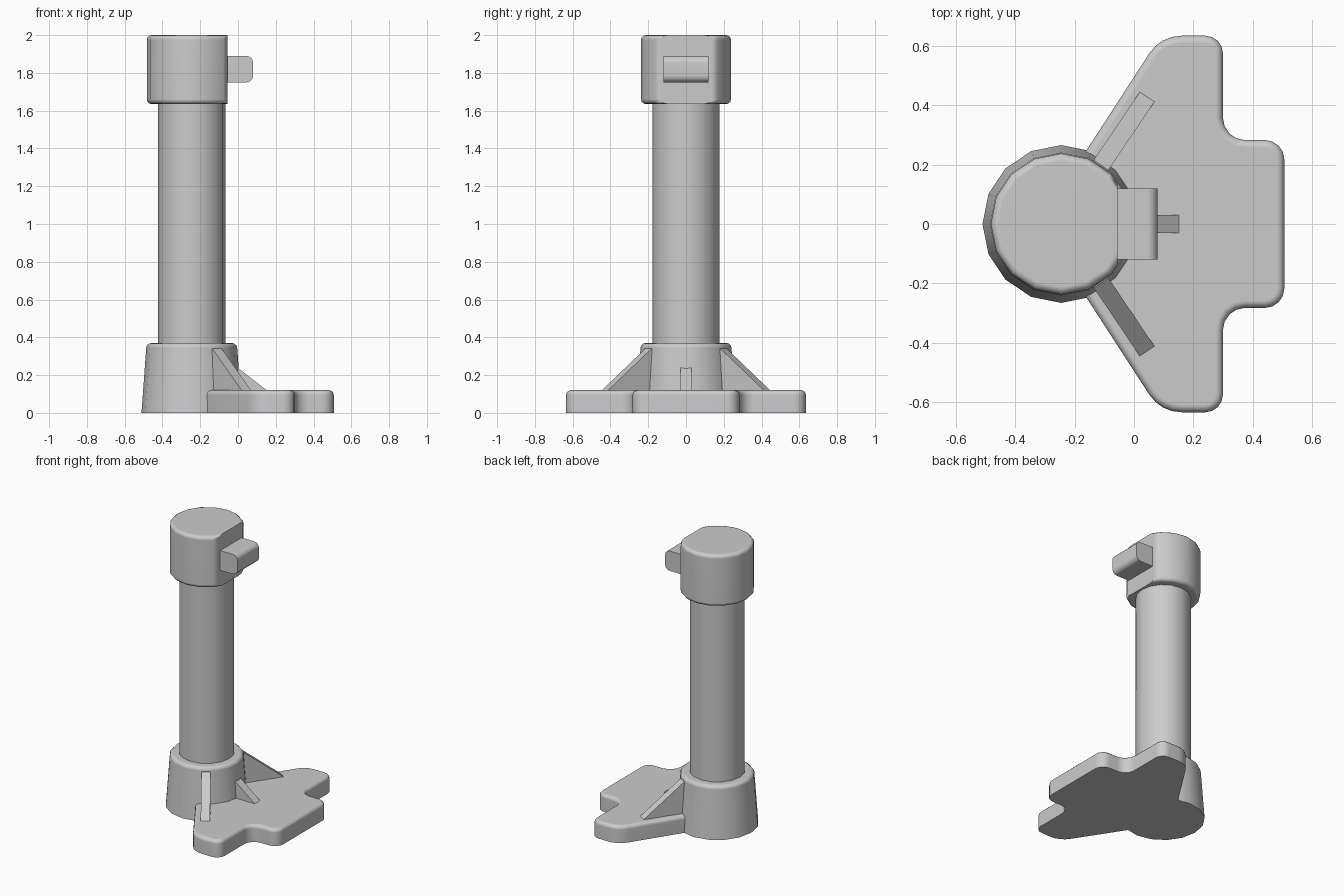
import bpy, bmesh, math
from mathutils import Vector, Matrix

if "Cube" in bpy.data.objects:
    bpy.data.objects.remove(bpy.data.objects["Cube"])

AXIS_X = -0.245   # column axis
SIDES = 16

grey = bpy.data.materials.new("light grey")
grey.use_nodes = True
grey.diffuse_color = (0.6, 0.6, 0.6, 1)
grey.node_tree.nodes["Principled BSDF"].inputs["Base Color"].default_value = (0.6, 0.6, 0.6, 1)


def finish(bm, name, smooth=True):
    bmesh.ops.recalc_face_normals(bm, faces=bm.faces)
    mesh = bpy.data.meshes.new(name)
    bm.to_mesh(mesh)
    bm.free()
    mesh.materials.append(grey)
    obj = bpy.data.objects.new(name, mesh)
    bpy.context.collection.objects.link(obj)
    if smooth:
        bpy.ops.object.select_all(action='DESELECT')
        obj.select_set(True)
        bpy.context.view_layer.objects.active = obj
        bpy.ops.object.shade_smooth_by_angle(angle=math.radians(38))
        mod = obj.modifiers.new("flat caps", 'WEIGHTED_NORMAL')
        mod.keep_sharp = True
    return obj


def drum(r_low, r_high, z_low, z_high):
    """Upright capped cone around the column axis."""
    bm = bmesh.new()
    place = Matrix.Translation((AXIS_X, 0, (z_low + z_high) / 2))
    bmesh.ops.create_cone(bm, cap_ends=True, segments=SIDES, radius1=r_low,
                          radius2=r_high, depth=z_high - z_low, matrix=place)
    return bm


def prism(points):
    """Solid from a closed outline, given as bottom and top loops."""
    bm = bmesh.new()
    low = [bm.verts.new(a) for a, b in points]
    high = [bm.verts.new(b) for a, b in points]
    bm.faces.new(low)
    bm.faces.new(high)
    n = len(points)
    for i in range(n):
        j = (i + 1) % n
        bm.faces.new((low[i], low[j], high[j], high[i]))
    bmesh.ops.recalc_face_normals(bm, faces=bm.faces)
    return bm


def round_edges(bm, test, offset):
    edges = [e for e in bm.edges if test(*(v.co for v in e.verts))]
    bmesh.ops.bevel(bm, geom=edges, offset=offset, segments=3, profile=0.5, affect='EDGES')


def fillet(before, corner, after, radius, steps=4):
    """Arc points replacing an outline corner."""
    a, c, b = Vector(before), Vector(corner), Vector(after)
    u, v = (a - c).normalized(), (b - c).normalized()
    half = u.angle(v) / 2
    centre = c + (u + v).normalized() * radius / math.sin(half)
    start = c + u * radius / math.tan(half) - centre
    end = c + v * radius / math.tan(half) - centre
    sweep = math.pi - 2 * half
    return [centre + (start * math.sin(sweep * (1 - t / steps))
                      + end * math.sin(sweep * t / steps)) / math.sin(sweep)
            for t in range(steps + 1)]


def at_height(z):
    return lambda a, b: abs(a.z - z) < 0.001 and abs(b.z - z) < 0.001


# Column
finish(drum(0.178, 0.178, 0.3, 1.7), "column")

# Tapered socket
socket = drum(0.266, 0.239, 0, 0.37)
round_edges(socket, at_height(0.37), 0.025)
finish(socket, "socket")

# Cap with a flat cut on one side
cap = drum(0.238, 0.238, 1.635, 2.0)
round_edges(cap, lambda a, b: abs(a.z - b.z) < 0.001, 0.025)
cut = bmesh.ops.bisect_plane(cap, geom=cap.verts[:] + cap.edges[:] + cap.faces[:],
                             plane_co=(-0.055, 0, 0), plane_no=(1, 0, 0), clear_outer=True)
bmesh.ops.contextual_create(cap, geom=[e for e in cut["geom_cut"]
                                       if isinstance(e, bmesh.types.BMEdge)])
finish(cap, "cap")

# Lug on the flat of the cap, rounded at its outer end
lug_outline = [(-0.1, 1.75), (0.08, 1.75), (0.08, 1.89), (-0.1, 1.89)]
lug = prism([((x, -0.12, z), (x, 0.12, z)) for x, z in lug_outline])
round_edges(lug, lambda a, b: a.x > 0 and b.x > 0 and abs(a.z - b.z) < 0.001, 0.035)
finish(lug, "lug")

# Foot plate
half = [((-0.25, 0.11), 0), ((0.09, 0.635), 0.13), ((0.3, 0.635), 0.06),
        ((0.3, 0.283), 0.075), ((0.507, 0.283), 0.065)]
corners = half + [((x, -y), r) for (x, y), r in reversed(half)]
outline = []
for i, (p, r) in enumerate(corners):
    if r:
        outline += fillet(corners[i - 1][0], p, corners[(i + 1) % len(corners)][0], r)
    else:
        outline.append(Vector(p))
plate = prism([((p.x, p.y, 0), (p.x, p.y, 0.12)) for p in outline])
round_edges(plate, at_height(0.12), 0.025)
finish(plate, "foot_plate")


# Bracing ribs, radial from the column axis
def rib(name, angle, top, start, reach):
    profile = [(0.15, 0.1), (0.15, top), (start, top), (reach, 0.12), (reach, 0.1)]
    bm = prism([((r, -0.03, z), (r, 0.03, z)) for r, z in profile])
    bm.transform(Matrix.Translation((AXIS_X, 0, 0)) @ Matrix.Rotation(math.radians(angle), 4, 'Z'))
    finish(bm, name, smooth=False)


rib("back_rib", 56, 0.34, 0.24, 0.517)
rib("front_rib", -56, 0.34, 0.24, 0.517)
rib("middle_rib", 0, 0.24, 0.242, 0.397)
